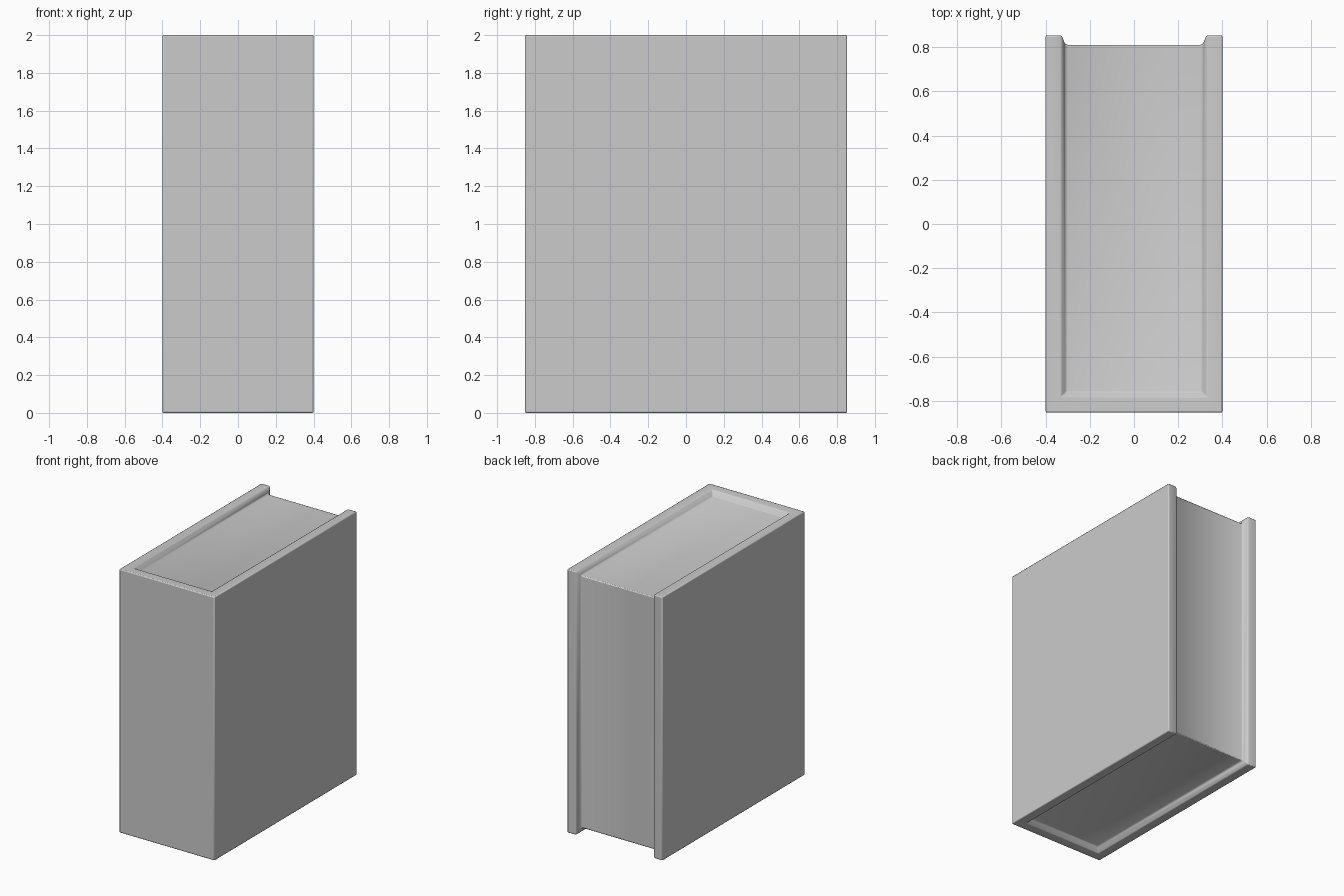
import bpy, bmesh, math

cube = bpy.data.objects.get("Cube")
if cube:
    bpy.data.objects.remove(cube, do_unlink=True)

HALF_X, HALF_Y, HEIGHT = 0.4, 0.853, 2.0

# Rim cross-section: (distance inward from the cover edge, depth of the recess)
RIM = [(0, 0), (0.066, 0), (0.074, 0.004), (0.088, 0.037), (0.1, 0.043)]


def material(name, rgb):
    mat = bpy.data.materials.new(name)
    mat.use_nodes = True
    mat.diffuse_color = (*rgb, 1)
    mat.node_tree.nodes["Principled BSDF"].inputs["Base Color"].default_value = (*rgb, 1)
    return mat


def rim_loop(bm, inset, depth):
    """Closed loop: U around the top, down the back edge, U around the bottom."""
    x, back, front = HALF_X - inset, HALF_Y - depth, -HALF_Y + inset
    u = [(-x, back), (-x, front), (x, front), (x, back)]
    top = [bm.verts.new((px, py, HEIGHT - depth)) for px, py in u]
    bottom = [bm.verts.new((px, py, depth)) for px, py in reversed(u)]
    return top + bottom


bm = bmesh.new()
loops = [rim_loop(bm, *point) for point in RIM]

# Rim of the cover, swept between neighbouring loops
for a, b in zip(loops, loops[1:]):
    for i in range(8):
        j = (i + 1) % 8
        bm.faces.new((a[i], a[j], b[j], b[i]))

# Outer cover: two boards and the spine
outer = loops[0]
for i in range(3):
    bm.faces.new((outer[i], outer[i + 1], outer[6 - i], outer[7 - i]))

# Page block: top, back and bottom
inner = loops[-1]
bm.faces.new(inner[:4])
bm.faces.new(inner[4:])
bm.faces.new((inner[0], inner[3], inner[4], inner[7]))
bmesh.ops.recalc_face_normals(bm, faces=bm.faces[:])

mesh = bpy.data.meshes.new("book_box")
bm.to_mesh(mesh)
bm.free()
mesh.materials.append(material("plain grey", (0.6, 0.6, 0.6)))
book = bpy.data.objects.new("book_box", mesh)
bpy.context.collection.objects.link(book)

# Slightly softened outer edges
bevel = book.modifiers.new("soft_edges", "BEVEL")
bevel.width = 0.007
bevel.segments = 2
bevel.limit_method = "ANGLE"
bevel.angle_limit = math.radians(75)

bpy.context.view_layer.objects.active = book
book.select_set(True)
bpy.ops.object.shade_smooth_by_angle(angle=math.radians(50))
